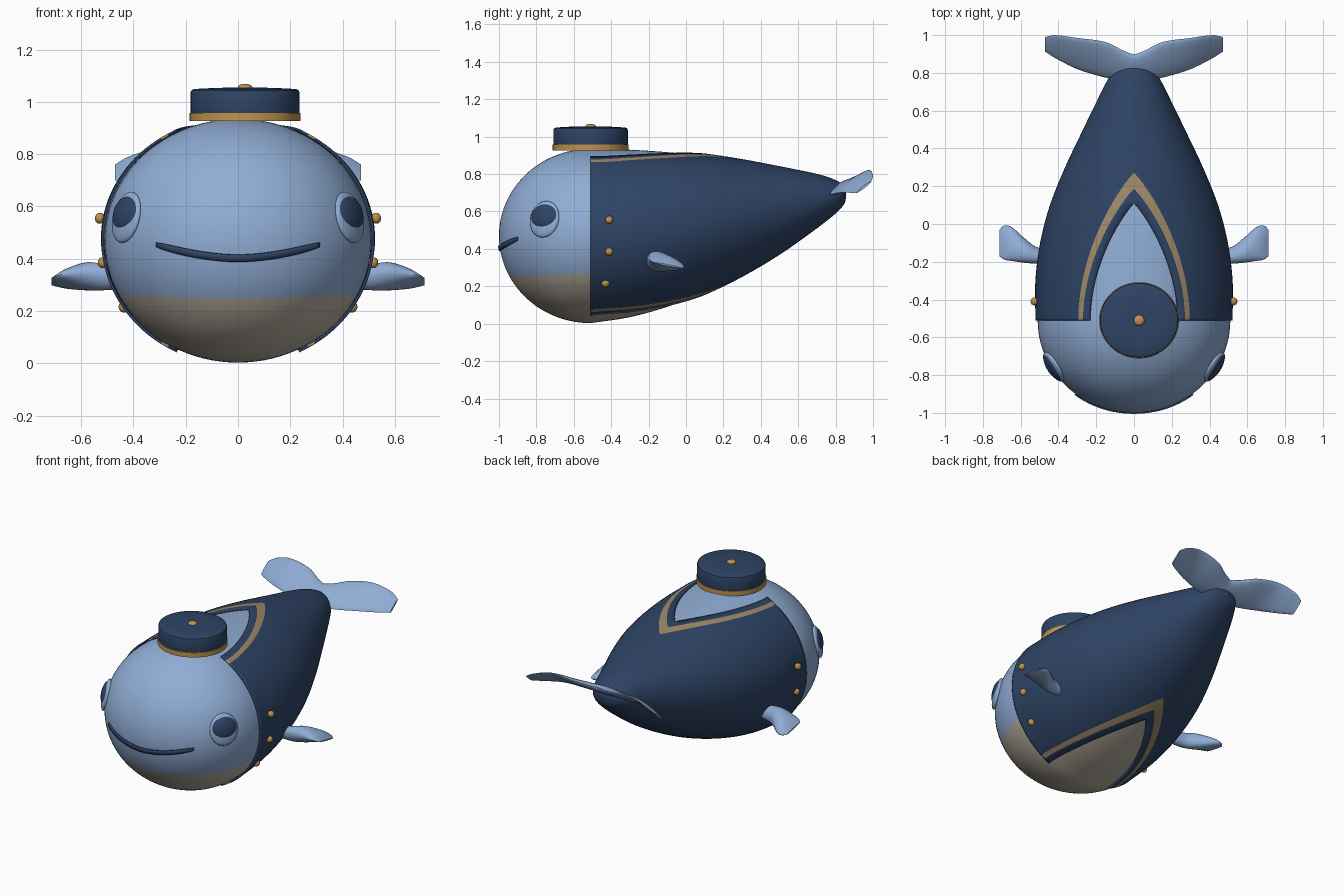
import bpy, bmesh, math
from mathutils import Vector, Matrix

if "Cube" in bpy.data.objects:
    bpy.data.objects.remove(bpy.data.objects["Cube"], do_unlink=True)


def material(name, rgb):
    m = bpy.data.materials.new(name)
    m.use_nodes = True
    m.diffuse_color = (*rgb, 1)
    m.node_tree.nodes["Principled BSDF"].inputs["Base Color"].default_value = (*rgb, 1)
    return m


SKY = material("light blue skin", (.28, .42, .67))
NAVY = material("navy cloth", (.027, .057, .13))
BEIGE = material("beige belly", (.46, .41, .34))
GOLD = material("gold metal", (.52, .29, .075))
TAN = material("tan trim", (.35, .25, .14))


def finish(name, bm, *mats):
    bmesh.ops.remove_doubles(bm, verts=bm.verts, dist=1e-4)
    bmesh.ops.recalc_face_normals(bm, faces=bm.faces)
    me = bpy.data.meshes.new(name)
    bm.to_mesh(me)
    bm.free()
    ob = bpy.data.objects.new(name, me)
    bpy.context.collection.objects.link(ob)
    for m in mats:
        me.materials.append(m)
    bpy.ops.object.select_all(action="DESELECT")
    ob.select_set(True)
    bpy.context.view_layer.objects.active = ob
    bpy.ops.object.shade_smooth_by_angle(angle=math.radians(40))
    return ob


def loft(rings):
    """Skin closed rings of equal length and cap both ends."""
    bm = bmesh.new()
    rows = [[bm.verts.new(p) for p in r] for r in rings]
    n = len(rows[0])
    for a, b in zip(rows, rows[1:]):
        for i in range(n):
            bm.faces.new((a[i], a[(i + 1) % n], b[(i + 1) % n], b[i]))
    bm.faces.new(rows[0])
    bm.faces.new(rows[-1])
    return bm


def curve(table, x):
    """Smooth interpolation of table rows keyed by their first value."""
    x = min(max(x, table[0][0]), table[-1][0])
    i = 0
    while i < len(table) - 2 and x > table[i + 1][0]:
        i += 1
    a, b = table[i], table[i + 1]
    p, q = table[max(i - 1, 0)], table[min(i + 2, len(table) - 1)]
    h = b[0] - a[0]
    t = (x - a[0]) / h
    out = []
    for k in range(1, len(a)):
        m0 = (b[k] - p[k]) / (b[0] - p[0]) * h
        m1 = (q[k] - a[k]) / (q[0] - a[0]) * h
        out.append((2*t**3 - 3*t*t + 1) * a[k] + (t**3 - 2*t*t + t) * m0
                   + (3*t*t - 2*t**3) * b[k] + (t**3 - t*t) * m1)
    return out


TURN = 2 * math.pi
MID, END = -.51, .857          # widest station and rear tip
HEAD = Vector((.51, .49, .466))  # head radii
# y, half width, top, bottom
HULL = [(-.51, .51, .935, .003), (-.3, .51, .93, .035), (-.1, .485, .917, .09),
        (.1, .433, .898, .165), (.3, .353, .868, .262), (.5, .258, .83, .38),
        (.65, .185, .80, .485), (.75, .135, .775, .56), (.82, .09, .745, .62),
        (.85, .045, .715, .66), (END, 0, .69, .69)]


def hull(y):
    w, top, bot = curve(HULL, y)
    return max(w, 0), (top + bot) / 2, max(top - bot, 0) / 2


def head_y(x, z):
    s = 1 - (x / HEAD.x) ** 2 - ((z - .469) / HEAD.z) ** 2
    return MID - HEAD.y * math.sqrt(max(s, 0))


# Body: round head running into a tapering hull
N = 96
sections = []
for i in range(25):
    a = math.pi / 2 * i / 24
    sections.append((MID - HEAD.y * math.cos(a), HEAD.x * math.sin(a), .469, HEAD.z * math.sin(a)))
for i in range(1, 61):
    y = MID + (END - MID) * math.sin(math.pi / 2 * i / 60)
    sections.append((y, *hull(y)))
bm = loft([[(w * math.sin(TURN * k / N), y, c + h * math.cos(TURN * k / N)) for k in range(N)]
           for y, w, c, h in sections])
slope = Vector((0, -.045, 1))
origin = Vector((0, MID, .27))
bmesh.ops.bisect_plane(bm, geom=bm.verts[:] + bm.edges[:] + bm.faces[:],
                       plane_co=origin, plane_no=slope)
for f in bm.faces:
    f.material_index = int((f.calc_center_median() - origin).dot(slope) < 0)
finish("body", bm, SKY, BEIGE)


# Jacket: shell with pointed openings above and below, edged by trim
def arch(y, width, tip):
    t = (y - MID) / (tip - MID)
    return width * (1 - t ** 1.9) ** .9 if t < 1 else 0


ARCHES = [(.235, .11), (.27, .185), (.295, .27)]
stations = [MID + .78 * i / 60 for i in range(61)] + [t for _, t in ARCHES]
stations += [.27 + (END - .27) * math.sin(math.pi / 2 * i / 30) for i in range(1, 31)]
stations = sorted(set(round(s, 4) for s in stations))
bm = bmesh.new()
for side in (1, -1):
    rows = []
    for y in stations:
        w, c, h = hull(y)
        grow = .012 if y < END - .001 else 0
        w, h = w + grow, h + grow
        edge = [math.asin(min(1, arch(y, *a) / max(w, .001))) for a in ARCHES]
        span = math.pi - 2 * edge[2]
        angles = edge + [edge[2] + span * k / 36 for k in range(1, 36)]
        angles += [math.pi - e for e in reversed(edge)]
        rows.append([bm.verts.new((side * w * math.sin(a), y, c + h * math.cos(a))) for a in angles])
    last = len(rows[0]) - 1
    for a, b in zip(rows, rows[1:]):
        for k in range(last):
            f = bm.faces.new((a[k], a[k + 1], b[k + 1], b[k]))
            f.material_index = int(k in (1, last - 2))
jacket = finish("jacket", bm, NAVY, TAN)
shell = jacket.modifiers.new("cloth thickness", "SOLIDIFY")
shell.thickness, shell.offset = .01, -1

# Tail flukes: |x|, front y, front z, rear y, rear z
FLUKE = [(0, .765, .69, .895, .77), (.06, .762, .69, .92, .78), (.15, .775, .69, .963, .805),
         (.3, .82, .70, .985, .822), (.42, .88, .70, 1.0, .79), (.47, .912, .70, .99, .76)]
rings = []
for i in range(-24, 25):
    x = .47 * i / 24
    yf, zf, yr, zr = curve(FLUKE, abs(x))
    mid = Vector((x, (yf + yr) / 2, (zf + zr) / 2))
    chord = Vector((0, yr - yf, zr - zf)) / 2
    up = Vector((0, -chord.z, chord.y)).normalized() * .025 * (1 - .75 * abs(x) / .47)
    rings.append([mid + chord * math.cos(TURN * k / 20) + up * math.sin(TURN * k / 20)
                  for k in range(20)])
finish("tail_flukes", loft(rings), SKY)

# Side fins: x, centre y, centre z, half chord, half height
FIN = [(.44, -.175, .325, .035, .04), (.52, -.165, .33, .045, .05), (.58, -.14, .333, .065, .052),
       (.65, -.105, .325, .09, .036), (.69, -.098, .318, .09, .018), (.712, -.1, .313, .07, .004)]
for side, name in ((1, "left_fin"), (-1, "right_fin")):
    rings = []
    for i in range(17):
        x = .44 + .272 * i / 16
        y, z, ry, rz = curve(FIN, x)
        rings.append([(side * x, y + ry * math.cos(TURN * k / 24),
                       z + rz * math.sin(TURN * k / 24) - .2 * ry * math.cos(TURN * k / 24))
                      for k in range(24)])
    finish(name, loft(rings), SKY)


def ball(name, centre, normal, radii, mat):
    rot = Vector(normal).to_track_quat("Z", "Y").to_matrix().to_4x4()
    bm = bmesh.new()
    bmesh.ops.create_uvsphere(bm, u_segments=32, v_segments=20, radius=1, matrix=Matrix.Translation(centre) @ rot
                              @ Matrix.Diagonal((*radii, 1)))
    return finish(name, bm, mat)


# Eyes and jacket buttons
for side, label in ((1, "left"), (-1, "right")):
    n = Vector((side * 1.65, -1.04, .44)).normalized()
    eye = Vector((side * .432, -.76, .56)) - n * .007
    ball(label + "_eye_socket", eye, n, (.09, .1, .026), SKY)
    ball(label + "_eye", eye + Vector((0, 0, .012)), n, (.082, .073, .033), NAVY)
    for i, (x, y, z) in enumerate(((.528, -.41, .555), (.517, -.41, .385), (.437, -.43, .215))):
        ball(f"{label}_button_{i + 1}", Vector((side * x, y, z)),
             (side * x, 0, z - .469), (.021, .021, .019), GOLD)

# Mouth: thin curved plate lying on the head
bm = bmesh.new()
pairs = []
for i in range(41):
    u = i / 20 - 1
    x, z = .312 * u, .402 + .052 * abs(u) ** 1.8
    half = .014 * (1 - .4 * abs(u) ** 8)
    pairs.append([bm.verts.new((x, head_y(x, z + d) - .004, z + d)) for d in (-half, 0, half)])
for a, b in zip(pairs, pairs[1:]):
    for k in range(2):
        bm.faces.new((a[k], b[k], b[k + 1], a[k + 1]))
mouth = finish("mouth", bm, NAVY)
plate = mouth.modifiers.new("plate thickness", "SOLIDIFY")
plate.thickness, plate.offset = .008, 0


# Hat: gold band, navy crown and top button, worn slightly to one side
def turned(name, profile, mat):
    finish(name, loft([[(.027 + r * math.cos(TURN * k / 64), MID + r * .955 * math.sin(TURN * k / 64), z)
                        for k in range(64)] for r, z in profile]), mat)


turned("hat_band", [(.212, .926), (.212, .957), (.2, .958)], GOLD)
turned("hat_crown", [(.2, .93), (.208, .957), (.208, 1.036), (.205, 1.044), (.195, 1.049),
                     (.12, 1.053), (.04, 1.055)], NAVY)
ball("hat_button", Vector((.027, MID, 1.055)), (0, 0, 1), (.028, .028, .014), GOLD)
